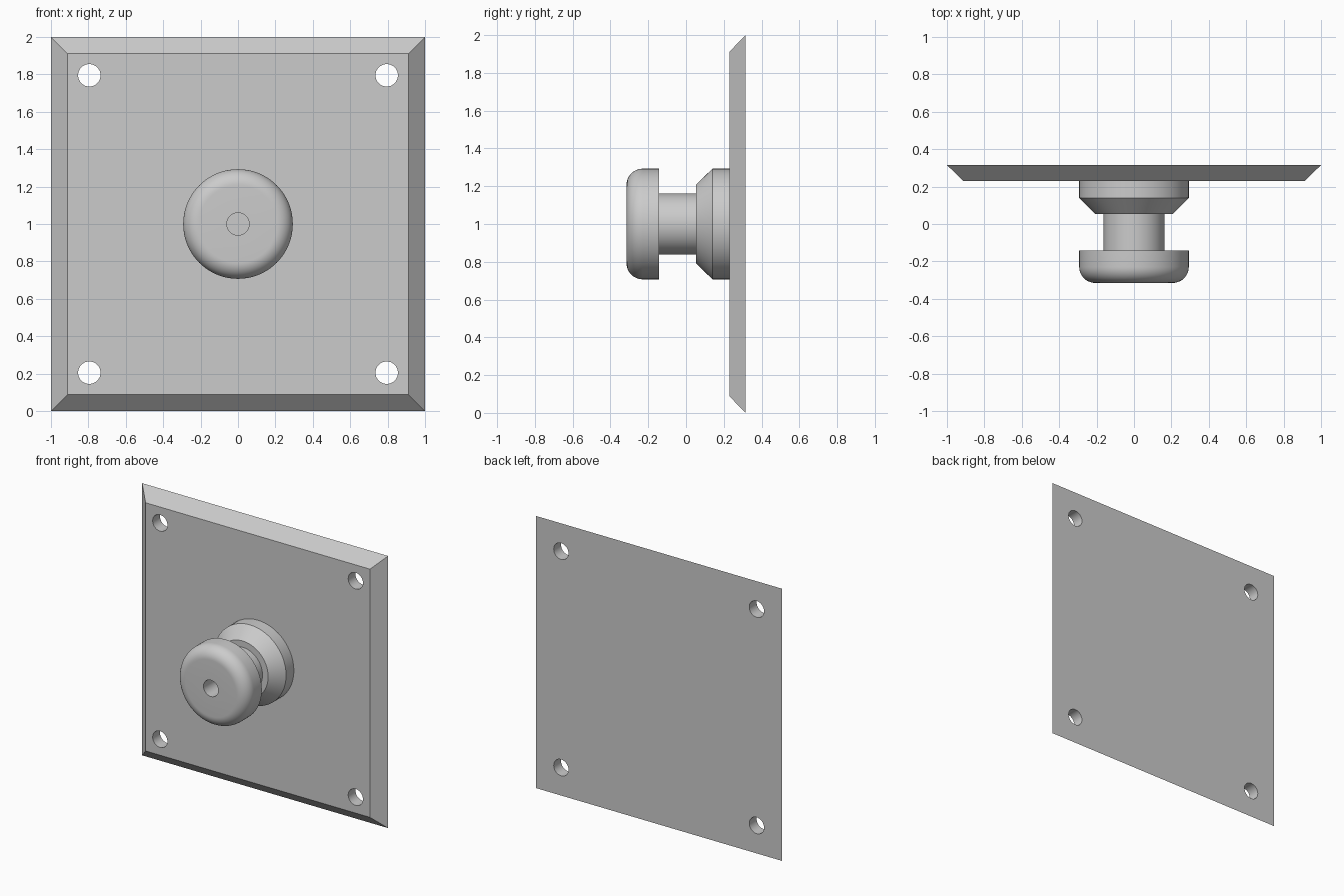
import bpy, bmesh, math
from mathutils import Vector, Matrix

if "Cube" in bpy.data.objects:
    bpy.data.objects.remove(bpy.data.objects["Cube"])

CENTER_Z = 1.0
BACK, FACE = 0.315, 0.23      # plate back and front planes (y)
HOLE_R = 0.06


def new_object(name, bm):
    bmesh.ops.recalc_face_normals(bm, faces=bm.faces)
    mesh = bpy.data.meshes.new(name)
    bm.to_mesh(mesh)
    bm.free()
    obj = bpy.data.objects.new(name, mesh)
    bpy.context.collection.objects.link(obj)
    return obj


def smooth(obj, angle=30):
    bpy.ops.object.select_all(action='DESELECT')
    obj.select_set(True)
    bpy.context.view_layer.objects.active = obj
    bpy.ops.object.shade_smooth_by_angle(angle=math.radians(angle))


def lathe(name, profile, sides=96):
    """Spin (radius, y) points round the y axis through the plate centre."""
    bm = bmesh.new()
    verts = [bm.verts.new((r, y, CENTER_Z)) for r, y in profile]
    edges = [bm.edges.new(pair) for pair in zip(verts, verts[1:])]
    bmesh.ops.spin(bm, geom=verts + edges, cent=(0, 0, CENTER_Z), axis=(0, 1, 0),
                   angle=math.tau, steps=sides, use_duplicate=False)
    bmesh.ops.remove_doubles(bm, verts=bm.verts, dist=1e-5)
    obj = new_object(name, bm)
    smooth(obj)
    return obj


# Square back plate with chamfered front edges
bm = bmesh.new()
bmesh.ops.create_cube(bm, size=2)
for v in bm.verts:
    half = 0.912 if v.co.y < 0 else 1.0
    v.co = Vector((v.co.x * half, FACE if v.co.y < 0 else BACK,
                   CENTER_Z + v.co.z * half))
plate = new_object("back_plate", bm)

# Four screw holes, drilled with one cutter
bm = bmesh.new()
for sx in (-1, 1):
    for sz in (-1, 1):
        place = Matrix.Translation((sx * 0.795, 0.27, CENTER_Z + sz * 0.795))
        bmesh.ops.create_cone(bm, cap_ends=True, segments=48, radius1=HOLE_R,
                              radius2=HOLE_R, depth=0.4,
                              matrix=place @ Matrix.Rotation(math.pi / 2, 4, 'X'))
cutter = new_object("screw_hole_cutter", bm)
cutter.hide_render = True
cutter.hide_set(True)
cut = plate.modifiers.new("screw_holes", 'BOOLEAN')
cut.object = cutter
cut.operation = 'DIFFERENCE'
cut.solver = 'EXACT'
bpy.context.view_layer.objects.active = plate
plate.select_set(True)
bpy.ops.object.modifier_apply(modifier=cut.name)
bpy.data.objects.remove(cutter)
smooth(plate)

# Knob: blind centre hole, rounded cap, neck, and conical collar on the plate
R, FILLET, FRONT = 0.293, 0.086, -0.315
fillet = [(R - FILLET + FILLET * math.sin(a), FRONT + FILLET - FILLET * math.cos(a))
          for a in (math.pi / 2 * i / 12 for i in range(13))]
lathe("knob", [(0, -0.14), (HOLE_R, -0.14), (HOLE_R, FRONT)] + fillet +
      [(R, -0.142), (0.162, -0.142), (0.162, 0.053), (0.208, 0.053),
       (R, 0.14), (R, FACE)])
